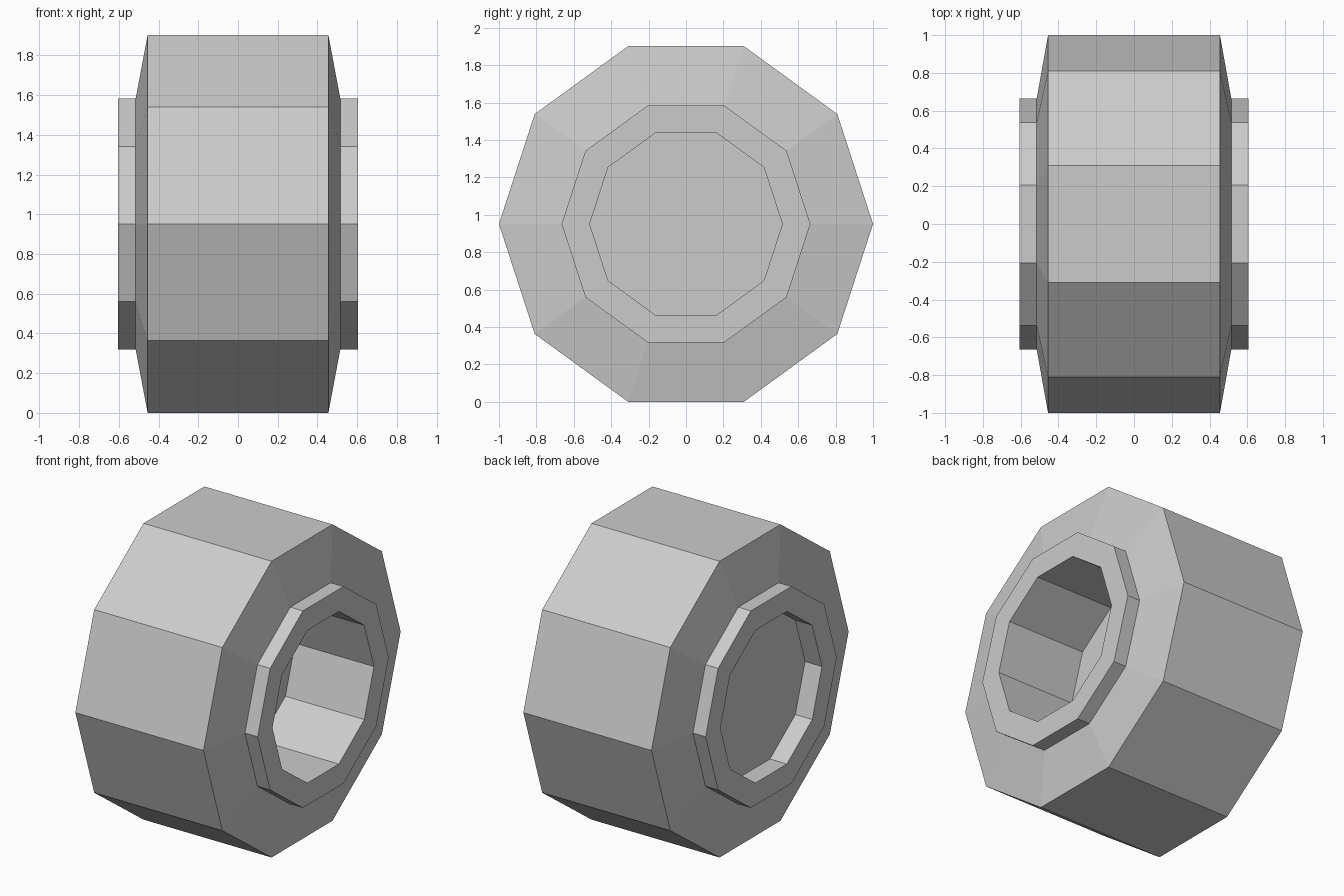
import bpy, bmesh
from math import sin, cos, pi

if "Cube" in bpy.data.objects:
    bpy.data.objects.remove(bpy.data.objects["Cube"])

SIDES = 10
CENTER_Z = sin(2 * pi / 5)      # flat side rests on the ground


def lathe(name, profile):
    """Revolve (x, radius) points around the x axis, capping both ends."""
    bm = bmesh.new()
    rings = []
    for x, r in profile:
        rings.append([bm.verts.new((x, r * cos(2 * pi * i / SIDES),
                                    CENTER_Z + r * sin(2 * pi * i / SIDES)))
                      for i in range(SIDES)])
    for a, b in zip(rings, rings[1:]):
        for i in range(SIDES):
            j = (i + 1) % SIDES
            bm.faces.new((a[i], a[j], b[j], b[i]))
    bm.faces.new(rings[0])
    bm.faces.new(rings[-1])
    bmesh.ops.recalc_face_normals(bm, faces=bm.faces)
    mesh = bpy.data.meshes.new(name)
    bm.to_mesh(mesh)
    bm.free()
    obj = bpy.data.objects.new(name, mesh)
    bpy.context.collection.objects.link(obj)
    return obj


# Wheel: shallow recess on -x, rim lip, sloped sidewalls, tread, deep bore on +x
lathe("wheel", [
    (-0.485, 0.515), (-0.605, 0.515), (-0.605, 0.665), (-0.515, 0.665),
    (-0.455, 1.0), (0.455, 1.0),
    (0.515, 0.665), (0.605, 0.665), (0.605, 0.515), (0.045, 0.515),
])
